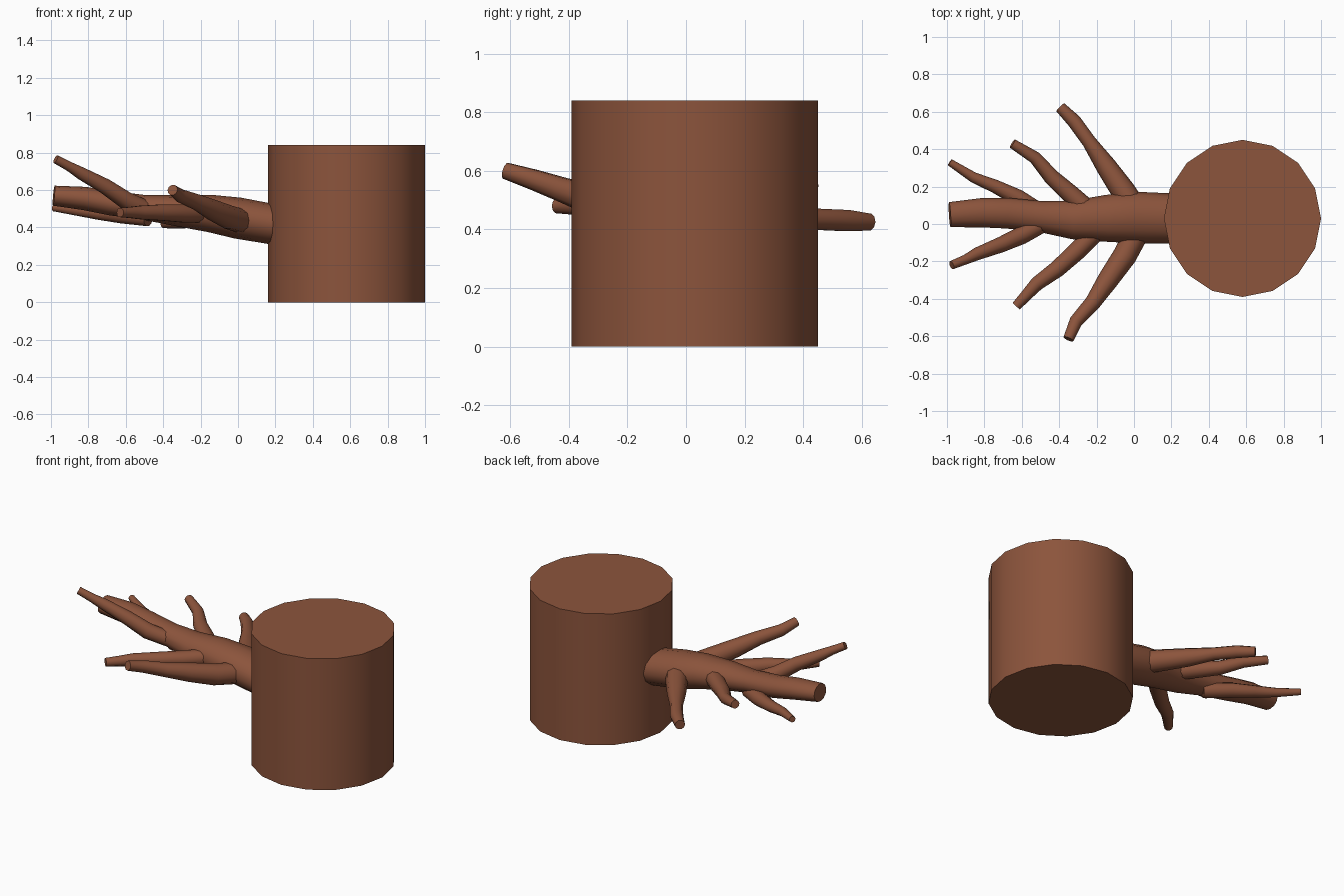
import bpy, bmesh, math
from mathutils import Vector

bark = bpy.data.materials.new("brown_bark")
bark.diffuse_color = (0.262, 0.089, 0.045, 1)


def finish(name, bm):
    """Turn a bmesh into a named, smooth shaded bark object."""
    bmesh.ops.recalc_face_normals(bm, faces=bm.faces)
    mesh = bpy.data.meshes.new(name)
    bm.to_mesh(mesh)
    bm.free()
    mesh.materials.append(bark)
    ob = bpy.data.objects.new(name, mesh)
    bpy.context.collection.objects.link(ob)
    bpy.ops.object.select_all(action='DESELECT')
    ob.select_set(True)
    bpy.context.view_layer.objects.active = ob
    bpy.ops.object.shade_smooth_by_angle(angle=math.radians(50))
    return ob


def limb(name, path, sides=10, flat=1.0):
    """Capped tube through (x, y, z, radius) points; flat squashes its height."""
    bm = bmesh.new()
    pts = [Vector(p[:3]) for p in path]
    rings = []
    for i, p in enumerate(pts):
        t = (pts[min(i + 1, len(pts) - 1)] - pts[max(i - 1, 0)]).normalized()
        side = t.cross(Vector((0, 0, 1))).normalized()
        up = side.cross(t)
        r = path[i][3]
        rings.append([bm.verts.new(p + r * (math.cos(a) * side + flat * math.sin(a) * up))
                      for a in (2 * math.pi * k / sides for k in range(sides))])
    for a, b in zip(rings, rings[1:]):
        for k in range(sides):
            n = (k + 1) % sides
            bm.faces.new((a[k], a[n], b[n], b[k]))
    bm.faces.new(rings[0])
    bm.faces.new(rings[-1])
    return finish(name, bm)


# Trunk section
bm = bmesh.new()
bmesh.ops.create_cone(bm, cap_ends=True, segments=16, radius1=0.42, radius2=0.42, depth=0.84)
bmesh.ops.translate(bm, verts=bm.verts, vec=(0.58, 0.03, 0.42))
finish("trunk", bm)

# Main branch, slightly flattened
limb("main_branch", [
    (0.30, 0.03, 0.41, 0.135), (0.17, 0.03, 0.42, 0.135), (0.0, 0.035, 0.45, 0.138),
    (-0.15, 0.03, 0.475, 0.125), (-0.33, 0.022, 0.49, 0.103), (-0.50, 0.04, 0.507, 0.083),
    (-0.68, 0.058, 0.53, 0.082), (-0.82, 0.06, 0.555, 0.078), (-0.985, 0.05, 0.57, 0.067)],
    sides=12, flat=0.8)

# Side branches, three on each side
limb("back_branch_inner", [
    (0.02, 0.05, 0.45, 0.07), (-0.06, 0.18, 0.44, 0.065), (-0.15, 0.31, 0.435, 0.055),
    (-0.24, 0.44, 0.435, 0.038), (-0.32, 0.55, 0.43, 0.038), (-0.395, 0.625, 0.425, 0.03)])
limb("back_branch_middle", [
    (-0.22, 0.05, 0.48, 0.055), (-0.34, 0.16, 0.49, 0.05), (-0.44, 0.25, 0.50, 0.043),
    (-0.53, 0.355, 0.525, 0.034), (-0.65, 0.43, 0.55, 0.026)])
limb("back_branch_outer", [
    (-0.48, 0.05, 0.45, 0.045), (-0.62, 0.14, 0.465, 0.045), (-0.74, 0.20, 0.475, 0.036),
    (-0.86, 0.25, 0.49, 0.028), (-0.985, 0.33, 0.505, 0.019)])
limb("front_branch_inner", [
    (0.03, -0.02, 0.43, 0.065), (-0.05, -0.17, 0.455, 0.064), (-0.14, -0.30, 0.495, 0.056),
    (-0.22, -0.42, 0.535, 0.043), (-0.31, -0.52, 0.57, 0.036), (-0.35, -0.615, 0.60, 0.029)])
limb("front_branch_middle", [
    (-0.18, -0.02, 0.475, 0.05), (-0.30, -0.14, 0.475, 0.05), (-0.41, -0.24, 0.48, 0.045),
    (-0.52, -0.32, 0.48, 0.038), (-0.575, -0.38, 0.48, 0.031), (-0.63, -0.44, 0.48, 0.026)])
limb("front_branch_outer", [
    (-0.47, 0.01, 0.49, 0.045), (-0.60, -0.06, 0.545, 0.048), (-0.71, -0.11, 0.62, 0.042),
    (-0.84, -0.16, 0.69, 0.034), (-0.90, -0.19, 0.725, 0.026), (-0.975, -0.22, 0.765, 0.023)])
